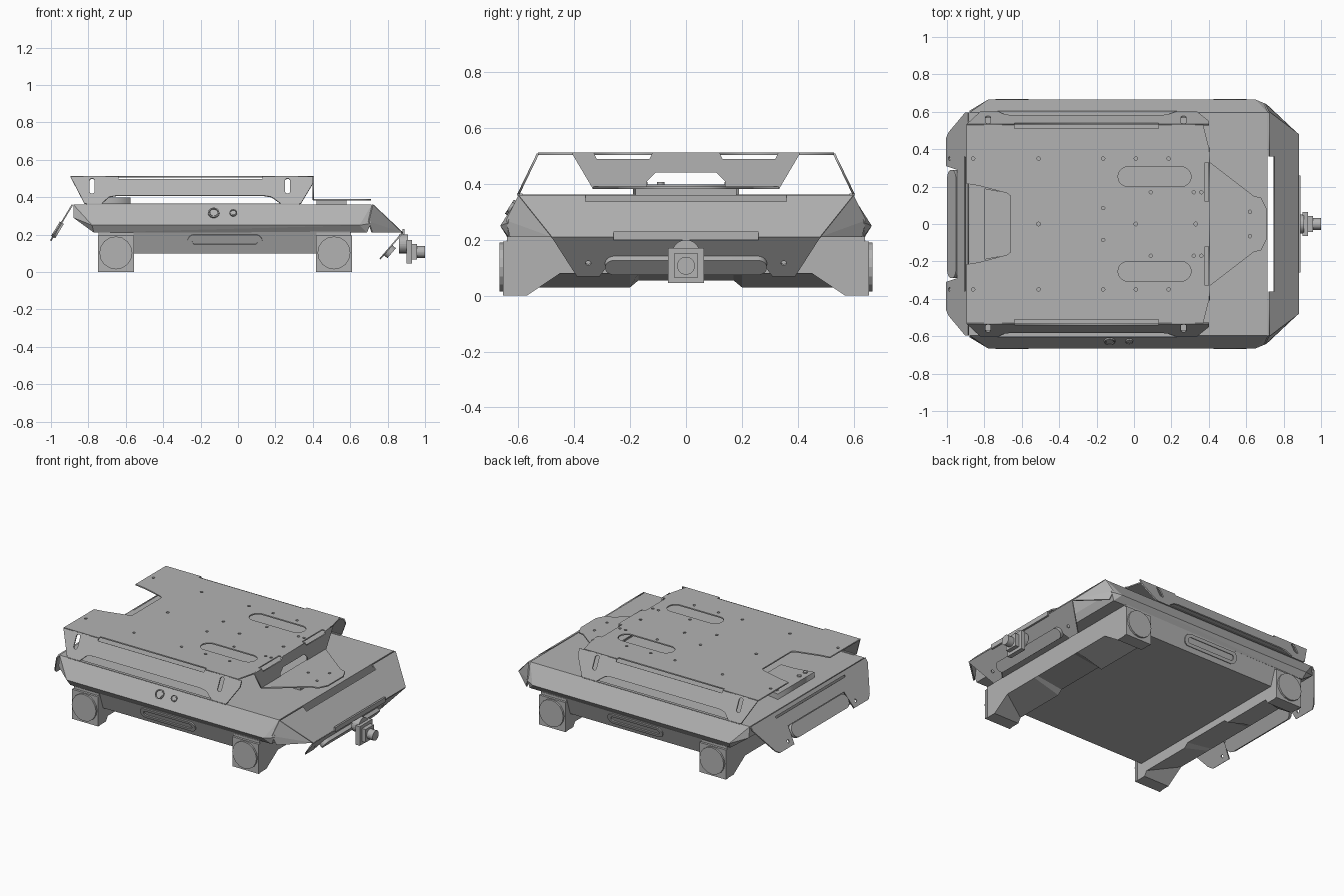
import bpy, bmesh
from math import sin, cos, pi
from mathutils import Vector, Matrix

cube = bpy.data.objects.get("Cube")
if cube:
    bpy.data.objects.remove(cube)

grey = bpy.data.materials.new("bare metal grey")
grey.use_nodes = True
grey.diffuse_color = (0.45, 0.45, 0.45, 1)
grey.node_tree.nodes["Principled BSDF"].inputs["Base Color"].default_value = (0.45, 0.45, 0.45, 1)


def add(name, mesh):
    mesh.materials.clear()
    mesh.materials.append(grey)
    ob = bpy.data.objects.new(name, mesh)
    bpy.context.collection.objects.link(ob)
    return ob


def from_bm(name, bm):
    bmesh.ops.recalc_face_normals(bm, faces=bm.faces)
    mesh = bpy.data.meshes.new(name)
    bm.to_mesh(mesh)
    bm.free()
    return add(name, mesh)


def hull(name, points):
    bm = bmesh.new()
    verts = [bm.verts.new(p) for p in points]
    bmesh.ops.convex_hull(bm, input=verts)
    bmesh.ops.dissolve_limit(bm, angle_limit=0.01, verts=bm.verts, edges=bm.edges)
    return from_bm(name, bm)


def box(name, center, size):
    return hull(name, [[center[i] + size[i] / 2 * s[i] for i in range(3)]
                       for s in [(a, b, c) for a in (-1, 1) for b in (-1, 1) for c in (-1, 1)]])


def cylinder(name, center, axis, radius, depth, sides=24):
    bm = bmesh.new()
    turn = Vector((0, 0, 1)).rotation_difference(Vector(axis)).to_matrix().to_4x4()
    bmesh.ops.create_cone(bm, cap_ends=True, segments=sides, radius1=radius, radius2=radius,
                          depth=depth, matrix=Matrix.Translation(center) @ turn)
    return from_bm(name, bm)


def slot(cx, cy, lx, ly, n=8):
    """Outline of a round-ended slot; equal lengths give a circle."""
    r = min(lx, ly) / 2
    dx, dy = lx / 2 - r, ly / 2 - r
    pts = []
    for i in range(4 * n):
        a = 2 * pi * (i + 0.5) / (4 * n)
        pts.append((cx + r * cos(a) + (dx if cos(a) > 0 else -dx),
                    cy + r * sin(a) + (dy if sin(a) > 0 else -dy)))
    return pts


def sheet(name, outline, holes, origin, u, v, thick=0.008):
    """Flat plate with holes, drawn in the u-v plane at origin."""
    cu = bpy.data.curves.new(name, "CURVE")
    cu.dimensions, cu.fill_mode, cu.extrude = "2D", "BOTH", thick / 2
    for loop in [outline] + holes:
        sp = cu.splines.new("POLY")
        sp.points.add(len(loop) - 1)
        for p, (x, y) in zip(sp.points, loop):
            p.co = (x, y, 0, 1)
        sp.use_cyclic_u = True
    tmp = bpy.data.objects.new(name, cu)
    mesh = bpy.data.meshes.new_from_object(tmp)
    bpy.data.objects.remove(tmp)
    u, v = Vector(u).normalized(), Vector(v).normalized()
    frame = Matrix((u, v, u.cross(v))).transposed().to_4x4()
    mesh.transform(Matrix.Translation(origin) @ frame)
    bm = bmesh.new()
    bm.from_mesh(mesh)
    bmesh.ops.remove_doubles(bm, verts=bm.verts, dist=0.0001)
    bpy.data.meshes.remove(mesh)
    return from_bm(name, bm)


def mirrored(half):
    return half + [(-a, b) for a, b in reversed(half)]


# Chassis: faceted upper shell over a narrower lower tub
hull("upper_shell", [(x, s * y, z) for s in (-1, 1) for x, y, z in (
    (-0.88, 0.595, 0.36), (0.715, 0.595, 0.36), (-0.88, 0.605, 0.29), (-0.78, 0.665, 0.25),
    (0.65, 0.665, 0.25), (0.71, 0.64, 0.26), (-0.77, 0.64, 0.21), (0.69, 0.635, 0.21))])
hull("lower_tub", [(x, s * y, z) for s in (-1, 1) for x in (-0.74, 0.6)
                   for y, z in ((0.6, 0.1), (0.645, 0.23))])

# Nose: sloped plate, corner facets and tabs folded back underneath
Y = (0, 1, 0)
sheet("nose_plate", mirrored([(0.36, 0.035), (0.36, 0), (0.6, 0), (0.48, 0.218)]) [:3]
      + [(0.48, 0.218), (-0.48, 0.218), (-0.6, 0), (-0.36, 0), (-0.36, 0.035)],
      [], (0.722, 0, 0.358), Y, (0.158, 0, -0.15))
for s, side in ((1, "back"), (-1, "front")):
    facet = [Vector((x, s * y, z)) for x, y, z in (
        (0.722, 0.6, 0.36), (0.88, 0.48, 0.21), (0.72, 0.63, 0.21), (0.7, 0.645, 0.27))]
    hull("nose_corner_" + side, facet + [p + Vector((-0.006, -s * 0.006, 0)) for p in facet])
sheet("nose_lower_flap", mirrored([(0.28, 0.13), (0.31, 0.184), (0.39, 0.184), (0.48, 0)]),
      [slot(s * 0.35, 0.12, 0.02, 0.02) for s in (-1, 1)],
      (0.88, 0, 0.21), Y, (-0.12, 0, -0.14))
sheet("nose_bar", slot(0, 0, 0.58, 0.07), [], (0.81, 0, 0.11), Y, (-0.12, 0, -0.14), 0.03)
box("nose_lip", (0.885, 0, 0.215), (0.012, 0.52, 0.03))

# Tail: outward sloping flap with two tabs and a bar between them
sheet("tail_flap", mirrored([(0.29, 0.11), (0.31, 0.225), (0.46, 0.225), (0.49, 0.2), (0.595, 0.03),
                             (0.595, 0)]),
      [slot(s * 0.35, 0.19, 0.02, 0.02) for s in (-1, 1)] + [slot(0, 0.03, 0.72, 0.012)],
      (-0.885, 0, 0.36), Y, (-0.115, 0, -0.19))
sheet("tail_bar", slot(0, 0, 0.58, 0.09), [], (-0.965, 0, 0.225), Y, (-0.115, 0, -0.19), 0.025)

# Cross members with feet, and square hub plates at their ends
outer = mirrored([(0.64, 0.21), (0.64, 0), (0.57, 0), (0.45, 0.08), (0.2, 0.08), (0.17, 0.08)])
inner = mirrored([(0.64, 0.21), (0.64, 0), (0.57, 0), (0.55, 0.03), (0.2, 0.03), (0.17, 0.055)])
for s, end in ((1, "nose"), (-1, "tail")):
    bm = bmesh.new()
    rings = [[bm.verts.new((-0.07 + s * x, y, z)) for y, z in ring]
             for x, ring in ((0.675, outer), (0.49, inner))]
    n = len(outer)
    for r in rings:
        bm.faces.new(r)
    for i in range(n):
        j = (i + 1) % n
        bm.faces.new((rings[0][i], rings[0][j], rings[1][j], rings[1][i]))
    from_bm("cross_member_" + end, bm)
    hx = -0.07 + s * 0.583
    for t, side in ((1, "back"), (-1, "front")):
        box(f"hub_plate_{end}_{side}", (hx, t * 0.645, 0.097), (0.192, 0.02, 0.194))
        cylinder(f"hub_cap_{end}_{side}", (hx, t * 0.655, 0.102), Y, 0.088, 0.024, 16)

# Raised oval frames and round fittings on the sides
for s, side in ((1, "back"), (-1, "front")):
    sheet("side_oval_" + side, slot(0, 0, 0.4, 0.075), [slot(0, 0, 0.35, 0.035)],
          (-0.07, s * 0.624, 0.165), (1, 0, 0), (0, s * 0.045, 0.13), 0.012)
for name, x, d in (("large_button", -0.13, 0.06), ("small_button", -0.025, 0.04)):
    sheet(name, slot(0, 0, d, d), [slot(0, 0, d * 0.8, d * 0.8)],
          (x, -0.626, 0.315), (1, 0, 0), (0, -0.07, -0.11), 0.014)
    sheet(name + "_face", slot(0, 0, d * 0.7, d * 0.7), [],
          (x, -0.626, 0.315), (1, 0, 0), (0, -0.07, -0.11), 0.01)

# Raised tray: top plate with tail notch, side flanges and stepped nose bracket
half = [(-0.66, 0.15), (-0.68, 0.165), (-0.83, 0.205), (-0.895, 0.215), (-0.895, 0.53), (-0.64, 0.53),
        (-0.64, 0.51), (0.13, 0.51), (0.13, 0.53), (0.37, 0.53), (0.4, 0.41), (0.4, 0.33),
        (0.38, 0.33), (0.38, 0.12), (0.4, 0.12)]
holes = [slot(x, s * 0.35, 0.018, 0.018, 3) for x in (-0.86, -0.51, -0.165, 0.01, 0.185) for s in (-1, 1)]
holes += [slot(x, s * 0.17, 0.018, 0.018, 3) for x in (0.09, 0.32, 0.36) for s in (-1, 1)]
holes += [slot(-0.165, s * 0.085, 0.018, 0.018, 3) for s in (-1, 1)]
holes += [slot(x, 0, 0.02, 0.02, 3) for x in (-0.51, 0.01, 0.33)]
holes += [slot(0.11, s * 0.253, 0.39, 0.105) for s in (-1, 1)]
sheet("tray_top", half + [(x, -y) for x, y in reversed(half)], holes,
      (0, 0, 0.508), (1, 0, 0), Y)
flange = [(-0.895, 0), (-0.64, 0), (-0.64, 0.015), (0.13, 0.015), (0.13, 0), (0.4, 0), (0.4, 0.04),
          (0.335, 0.16), (0.23, 0.16), (0.18, 0.12), (0.14, 0.112), (-0.65, 0.112), (-0.69, 0.12),
          (-0.73, 0.16), (-0.82, 0.16)]
for s, side in ((1, "back"), (-1, "front")):
    sheet("tray_flange_" + side, flange, [slot(x, 0.055, 0.028, 0.09) for x in (-0.78, 0.265)],
          (0, s * 0.53, 0.508), (1, 0, 0), (0, s * 0.07, -0.145))
    box("tray_foot_" + side, (-0.24, s * 0.595, 0.362), (1.14, 0.02, 0.006))
sheet("tray_nose_wall", mirrored([(0.14, 0.385), (0.14, 0.41), (0.11, 0.44), (0, 0.44)])[:3]
      + [(-0.11, 0.44), (-0.14, 0.41), (-0.14, 0.385), (-0.335, 0.385), (-0.41, 0.512), (-0.33, 0.512),
         (-0.32, 0.49), (-0.13, 0.49), (-0.12, 0.512), (0.12, 0.512), (0.13, 0.49), (0.32, 0.49),
         (0.33, 0.512), (0.41, 0.512), (0.335, 0.385)], [], (0.402, 0, 0), Y, (0, 0, 1))
sheet("tray_nose_shelf", [(y, x) for y, x in mirrored([(0.335, 0.4), (0.15, 0.64), (0.14, 0.68), (0.08, 0.71)])],
      [slot(y, x, 0.018, 0.018, 3) for y, x in ((0, 0.51), (0.065, 0.62), (-0.065, 0.62))],
      (0, 0, 0.386), Y, (1, 0, 0))
box("shelf_support", (0.5, 0, 0.37), (0.16, 0.36, 0.025))

# Control panel in the tail notch
sheet("panel_base", [(-0.8, -0.19), (-0.67, -0.165), (-0.575, -0.165), (-0.575, 0.165), (-0.67, 0.165),
                     (-0.8, 0.19)], [], (0, 0, 0.38), (1, 0, 0), Y, 0.036)
for y in (-0.15, -0.09, 0.15):
    cylinder("panel_knob", (-0.76, y, 0.4), (0, 0, 1), 0.013, 0.012, 12)

# Tow hitch
box("hitch_block", (0.915, 0, 0.108), (0.03, 0.13, 0.125))
box("hitch_collar", (0.942, 0, 0.108), (0.03, 0.085, 0.085))
cylinder("hitch_pin", (0.965, 0, 0.107), (1, 0, 0), 0.032, 0.07)
cylinder("hitch_mount", (0.885, 0, 0.15), (1, 0, 0), 0.05, 0.05)
